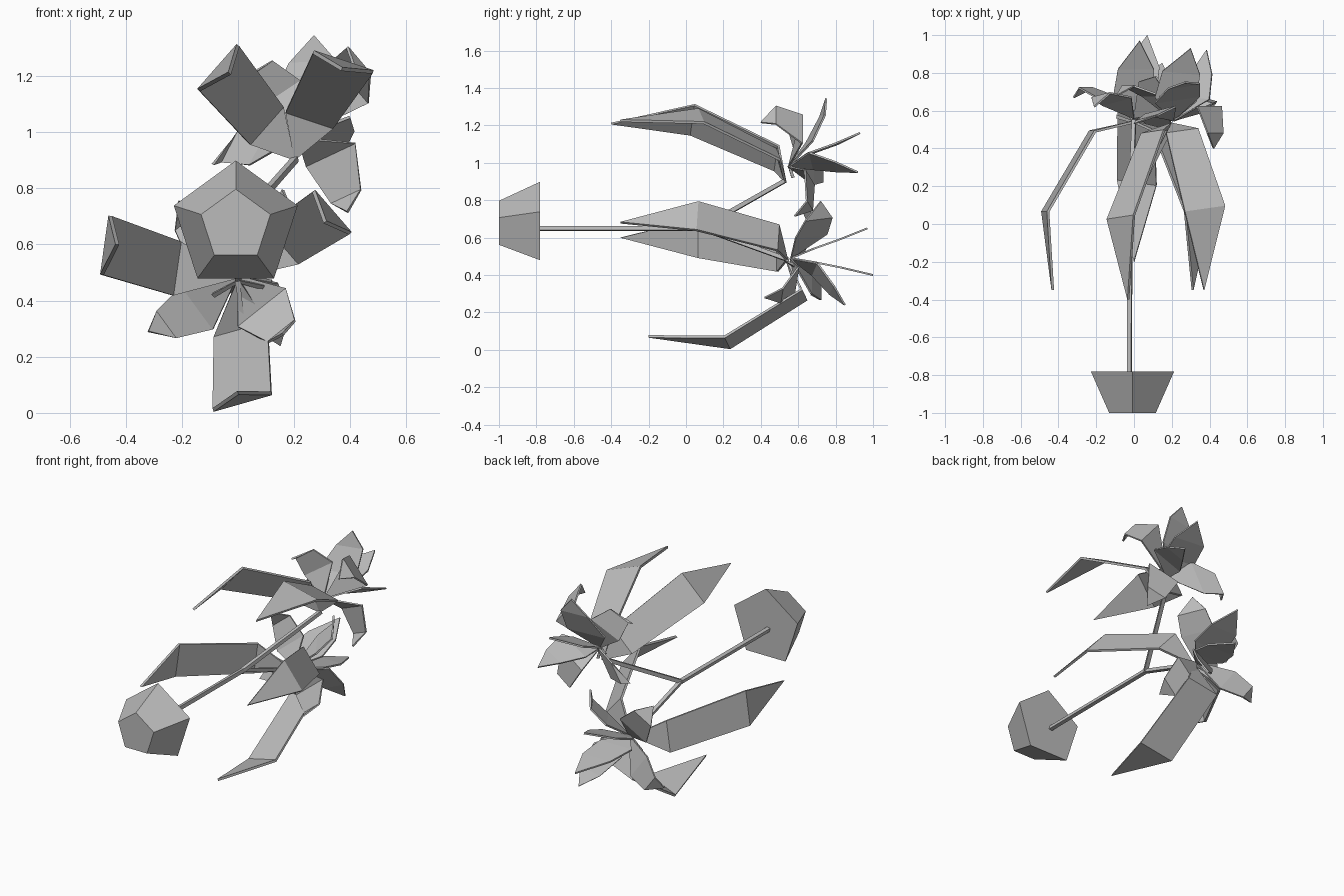
import bpy, bmesh, math
from mathutils import Vector as V

grey = bpy.data.materials.new("plain grey")
grey.diffuse_color = (0.5, 0.5, 0.5, 1)


def make(name, verts, faces, thick=0):
    me = bpy.data.meshes.new(name)
    me.from_pydata([tuple(v) for v in verts], [], faces)
    bm = bmesh.new()
    bm.from_mesh(me)
    bmesh.ops.recalc_face_normals(bm, faces=bm.faces)
    bm.to_mesh(me)
    bm.free()
    me.materials.append(grey)
    ob = bpy.data.objects.new(name, me)
    bpy.context.collection.objects.link(ob)
    if thick:
        mod = ob.modifiers.new("thickness", 'SOLIDIFY')
        mod.thickness = thick
        mod.offset = 0
    return ob


def blade(name, base, mid, bend, tip, w_mid, w_bend, side, thick=0.014):
    """Pointed folded blade: base point, two wide sections, tip point."""
    base, mid, bend, tip = map(V, (base, mid, bend, tip))
    s = V(side).normalized()
    make(name, [base, mid - s * w_mid, mid + s * w_mid,
                bend - s * w_bend, bend + s * w_bend, tip],
         [(0, 1, 2), (1, 3, 4, 2), (3, 5, 4)], thick)


def rod(name, points, radii, n=4):
    """Tapering rod through a chain of points."""
    pts = [V(p) for p in points]
    verts, faces = [], []
    for i, p in enumerate(pts):
        d = (pts[min(i + 1, len(pts) - 1)] - pts[max(i - 1, 0)]).normalized()
        a = d.cross(V((1, 0, 0.2))).normalized()
        b = d.cross(a)
        for k in range(n):
            t = 2 * math.pi * (k + 0.5) / n
            verts.append(p + (a * math.cos(t) + b * math.sin(t)) * radii[i])
    for i in range(len(pts) - 1):
        for k in range(n):
            j = (k + 1) % n
            faces.append((i * n + k, i * n + j, i * n + n + j, i * n + n + k))
    m = (len(pts) - 1) * n
    faces += [tuple(range(n)), tuple(range(m, m + n))]
    make(name, verts, faces)


# Five-sided pot lying on its side
pot = []
for y, r in ((-1.0, 0.13), (-0.78, 0.232)):
    for k in range(5):
        t = math.pi / 2 + k * 2 * math.pi / 5
        pot.append((-0.008 + r * math.cos(t), y, 0.667 + r * math.sin(t)))
make("pot", pot, [(0, 1, 2, 3, 4), (5, 6, 7, 8, 9)] +
     [(k, (k + 1) % 5, 5 + (k + 1) % 5, 5 + k) for k in range(5)])

# Stem with two branches
fork = (-0.02, 0.08, 0.65)
rod("main_stem", [(-0.025, -0.8, 0.65), fork], [0.016, 0.016])
rod("lower_branch", [fork, (0, 0.55, 0.48)], [0.015, 0.015])
rod("upper_branch", [fork, (0.205, 0.53, 0.905)], [0.017, 0.015])

# Long folded leaves
lo, up = (0, 0.54, 0.48), (0.2, 0.53, 0.9)
blade("leaf_upper_left", up, (0.1, 0.485, 1.025), (-0.07, 0.035, 1.23),
      (-0.03, -0.4, 1.21), 0.09, 0.107, (0.65, 0.1, 0.74))
blade("leaf_upper_right", up, (0.255, 0.49, 1.045), (0.375, 0.08, 1.25),
      (0.37, -0.35, 1.225), 0.09, 0.113, (0.21, 0.03, -0.07))
blade("leaf_lower_left", lo, (-0.22, 0.49, 0.515), (-0.47, 0.065, 0.597),
      (-0.43, -0.35, 0.6), 0.097, 0.106, (0.03, 0, 0.21))
blade("leaf_lower_right", lo, (0.16, 0.49, 0.6), (0.335, 0.06, 0.715),
      (0.31, -0.35, 0.68), 0.09, 0.1, (-0.13, 0.01, 0.15))
blade("leaf_bottom", lo, (0.01, 0.63, 0.295), (0.015, 0.22, 0.04),
      (0, -0.2, 0.072), 0.1, 0.109, (0.21, -0.03, 0.06))

# Upper flower petals: (mid, bend, tip, half widths, side)
upper = [
    ((0.23, 0.66, 1.11), (0.265, 0.73, 1.25), (0.27, 0.75, 1.345), 0.12, 0.085, (1, 0.15, 0.05)),
    ((0.22, 0.66, 1.05), (0.25, 0.8, 1.1), (0.3, 0.93, 1.16), 0.11, 0.1, (1, -0.1, 0)),
    ((0.31, 0.67, 1.01), (0.36, 0.8, 0.98), (0.385, 0.92, 0.95), 0.1, 0.06, (0.8, -0.1, 0.4)),
    ((0.09, 0.68, 0.97), (-0.03, 0.73, 0.95), (-0.09, 0.68, 0.885), 0.1, 0.065, (0.45, 0, 0.8)),
    ((0.33, 0.66, 0.92), (0.385, 0.66, 0.77), (0.39, 0.58, 0.715), 0.1, 0.06, (0.9, -0.25, 0.42)),
    ((0.4, 0.62, 1.18), (0.43, 0.48, 1.255), (0.42, 0.4, 1.215), 0.1, 0.063, (0.55, 0, -0.65)),
    ((0.14, 0.6, 1.13), (0.07, 0.56, 1.22), (0, 0.53, 1.18), 0.1, 0.065, (0.75, 0.2, 0.5)),
]
# Lower flower petals
lower = [
    ((0.01, 0.68, 0.47), (0.04, 0.83, 0.44), (0.07, 1.0, 0.4), 0.11, 0.095, (1, 0, 0)),
    ((0.0, 0.68, 0.54), (0.01, 0.82, 0.59), (0.03, 0.97, 0.65), 0.11, 0.095, (1, 0, 0)),
    ((0.06, 0.69, 0.43), (0.12, 0.78, 0.32), (0.15, 0.85, 0.24), 0.09, 0.065, (0.9, 0.15, 0.35)),
    ((0.08, 0.67, 0.61), (0.16, 0.71, 0.7), (0.16, 0.72, 0.795), 0.1, 0.085, (0.5, -0.8, -0.1)),
    ((-0.09, 0.65, 0.58), (-0.175, 0.68, 0.69), (-0.21, 0.62, 0.755), 0.1, 0.065, (0.75, 0.2, 0.6)),
    ((-0.145, 0.67, 0.375), (-0.255, 0.72, 0.315), (-0.32, 0.67, 0.29), 0.095, 0.06, (0.55, 0, -0.75)),
    ((0.085, 0.59, 0.375), (0.155, 0.51, 0.29), (0.16, 0.42, 0.28), 0.11, 0.062, (0.75, 0.1, 0.6)),
]
for label, base, petals in (("upper", (0.21, 0.55, 0.98), upper),
                            ("lower", (0, 0.56, 0.49), lower)):
    for i, (mid, bend, tip, w1, w2, side) in enumerate(petals):
        blade(f"{label}_petal_{i + 1}", base, mid, bend, tip, w1, w2, side, 0.01)

# Thin stamens in the flower centres
for label, c, k in (("upper", V((0.21, 0.55, 0.98)), 0.5), ("lower", V((0, 0.54, 0.47)), 1)):
    for i, d in enumerate(((-0.09, 0.03, -0.05), (0.01, 0.04, -0.12), (0.09, 0.04, -0.02))):
        rod(f"{label}_stamen_{i + 1}", [c, c + V(d) * k], [0.008, 0.012], 3)
